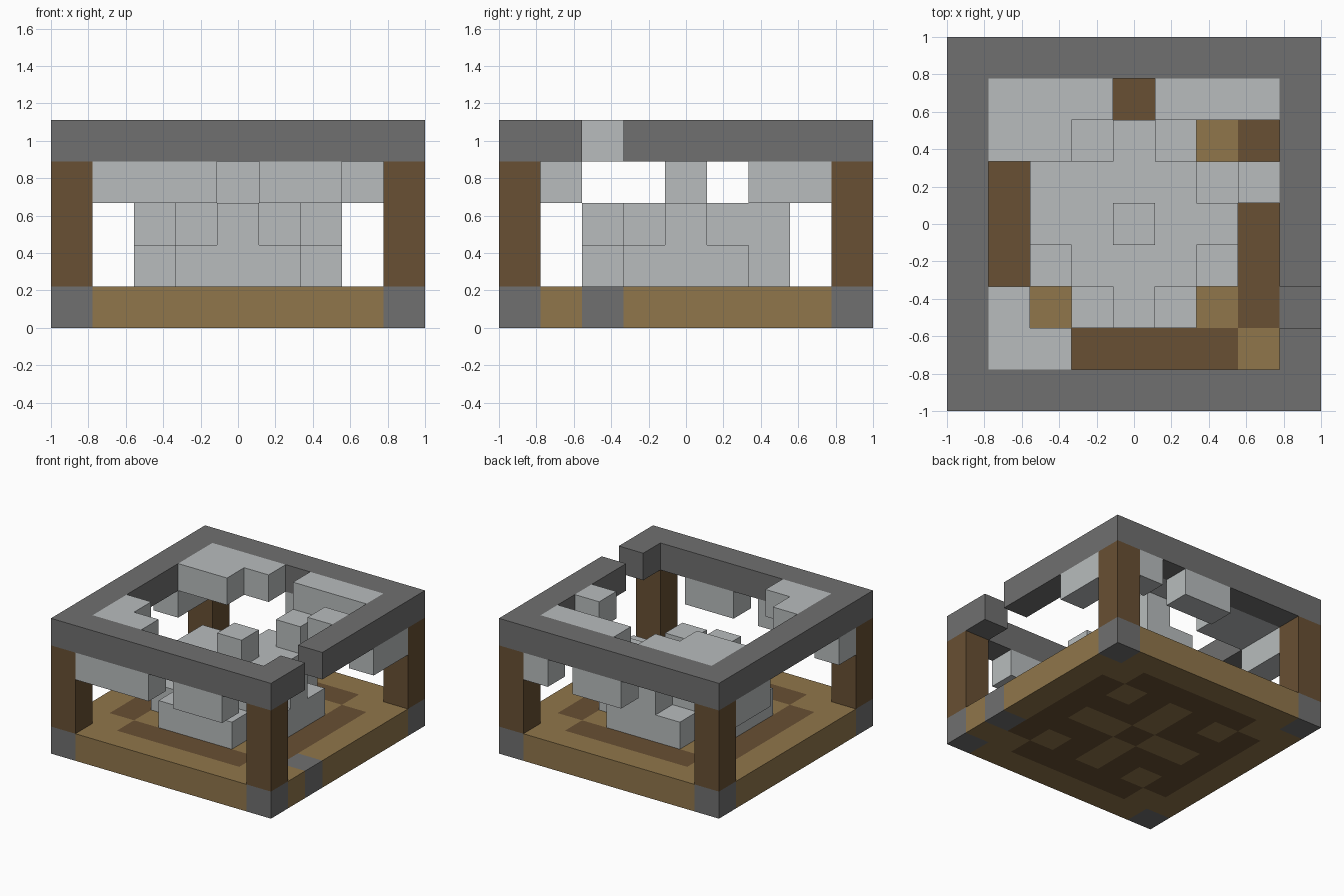
import bpy, bmesh
from mathutils import Vector

if "Cube" in bpy.data.objects:
    bpy.data.objects.remove(bpy.data.objects["Cube"], do_unlink=True)

N = 9              # cells along each side
S = 2 / N          # cell size


def material(name, rgb):
    m = bpy.data.materials.new(name)
    m.use_nodes = True
    m.diffuse_color = (*rgb, 1)
    m.node_tree.nodes["Principled BSDF"].inputs["Base Color"].default_value = (*rgb, 1)
    return m


stone = material("dark stone", (0.16, 0.16, 0.16))
ore = material("pale stone", (0.48, 0.505, 0.51))
oak = material("tan wood", (0.28, 0.182, 0.07))
walnut = material("brown wood", (0.138, 0.079, 0.033))


def box(x0, x1, y0, y1, z0, z1):
    """Set of grid cells, end values included."""
    return {(x, y, z) for x in range(x0, x1 + 1)
            for y in range(y0, y1 + 1) for z in range(z0, z1 + 1)}


ends = (0, N - 1)
corners = [(x, y) for x in ends for y in ends]
parts = {}

# Base slab: stone corners and notch, walnut inlay, tan frame and pattern
slab = box(0, 8, 0, 8, 0, 0)
base_stone = {(x, y, 0) for x, y in corners} | {(8, 2, 0)}
inner = box(1, 7, 1, 7, 0, 0)
diagonals = {c for c in inner if abs(c[0] - 4) == abs(c[1] - 4) and abs(c[0] - 4) > 1}
cross = (box(2, 6, 4, 4, 0, 0) | box(4, 4, 2, 6, 0, 0)) - {(4, 4, 0)}
pips = {c for c in diagonals if abs(c[0] - 4) in (2, 3)}
inlay = inner - pips - cross
parts["base_corners"] = (base_stone, stone)
parts["floor_inlay"] = (inlay, walnut)
parts["base_frame"] = (slab - base_stone - inlay, oak)

# Corner posts
for (x, y) in corners:
    name = ("left" if x else "right") + "_" + ("back" if y else "front") + "_post"
    parts[name] = (box(x, x, y, y, 1, 3), walnut)

# Top ring with one gap
ring = box(0, 8, 0, 8, 4, 4) - box(1, 7, 1, 7, 4, 4) - {(8, 2, 4)}
parts["top_ring"] = (ring, stone)

# Pale patches on the inside of the ring
parts["front_patch"] = (box(1, 2, 1, 1, 4, 4) | box(1, 1, 2, 2, 4, 4), ore)
parts["back_right_patch"] = (box(1, 3, 7, 7, 4, 4) | box(1, 2, 6, 6, 4, 4), ore)
parts["back_left_patch"] = (box(5, 7, 7, 7, 4, 4), ore)
parts["side_patch"] = (box(7, 7, 5, 5, 4, 4), ore)

# Pale blocks hanging under the ring
parts["front_hangers"] = (box(1, 3, 0, 0, 3, 3) | box(5, 6, 0, 0, 3, 3), ore)
parts["back_hangers"] = (box(4, 5, 8, 8, 3, 3) | box(7, 7, 8, 8, 3, 3), ore)
parts["left_hanger"] = (box(8, 8, 6, 7, 3, 3), ore)
parts["right_hangers"] = (box(0, 0, 6, 7, 3, 3) | box(0, 0, 1, 1, 3, 3), ore)

# Central heap: wide foot, stepped middle and two stubs on top
foot = box(2, 6, 3, 5, 1, 1) | box(3, 5, 2, 6, 1, 1)
middle = (box(3, 5, 3, 5, 2, 2) | box(2, 6, 4, 4, 2, 2) | box(4, 4, 2, 6, 2, 2)
          | {(2, 5, 2), (5, 6, 2)})
parts["heap"] = (foot | middle | {(4, 4, 3), (5, 6, 3)}, ore)

filled = set().union(*(cells for cells, _ in parts.values()))


def build(name, cells, mat):
    """Skin the cells, leaving out faces that touch another cell."""
    bm = bmesh.new()
    for c in sorted(cells):
        mid = Vector((c[0] - 4, c[1] - 4, c[2] + 0.5)) * S
        for axis in range(3):
            for sign in (-1, 1):
                near = list(c)
                near[axis] += sign
                if tuple(near) in filled:
                    continue
                n, u, v = (Vector(), Vector(), Vector())
                n[axis] = sign * S / 2
                u[(axis + 1) % 3] = sign * S / 2
                v[(axis + 2) % 3] = S / 2
                ring_pts = (-u - v, u - v, u + v, v - u)
                bm.faces.new([bm.verts.new(mid + n + p) for p in ring_pts])
    bmesh.ops.remove_doubles(bm, verts=bm.verts, dist=S / 100)
    mesh = bpy.data.meshes.new(name)
    bm.to_mesh(mesh)
    bm.free()
    mesh.materials.append(mat)
    bpy.context.collection.objects.link(bpy.data.objects.new(name, mesh))


for name, (cells, mat) in parts.items():
    build(name, cells, mat)
